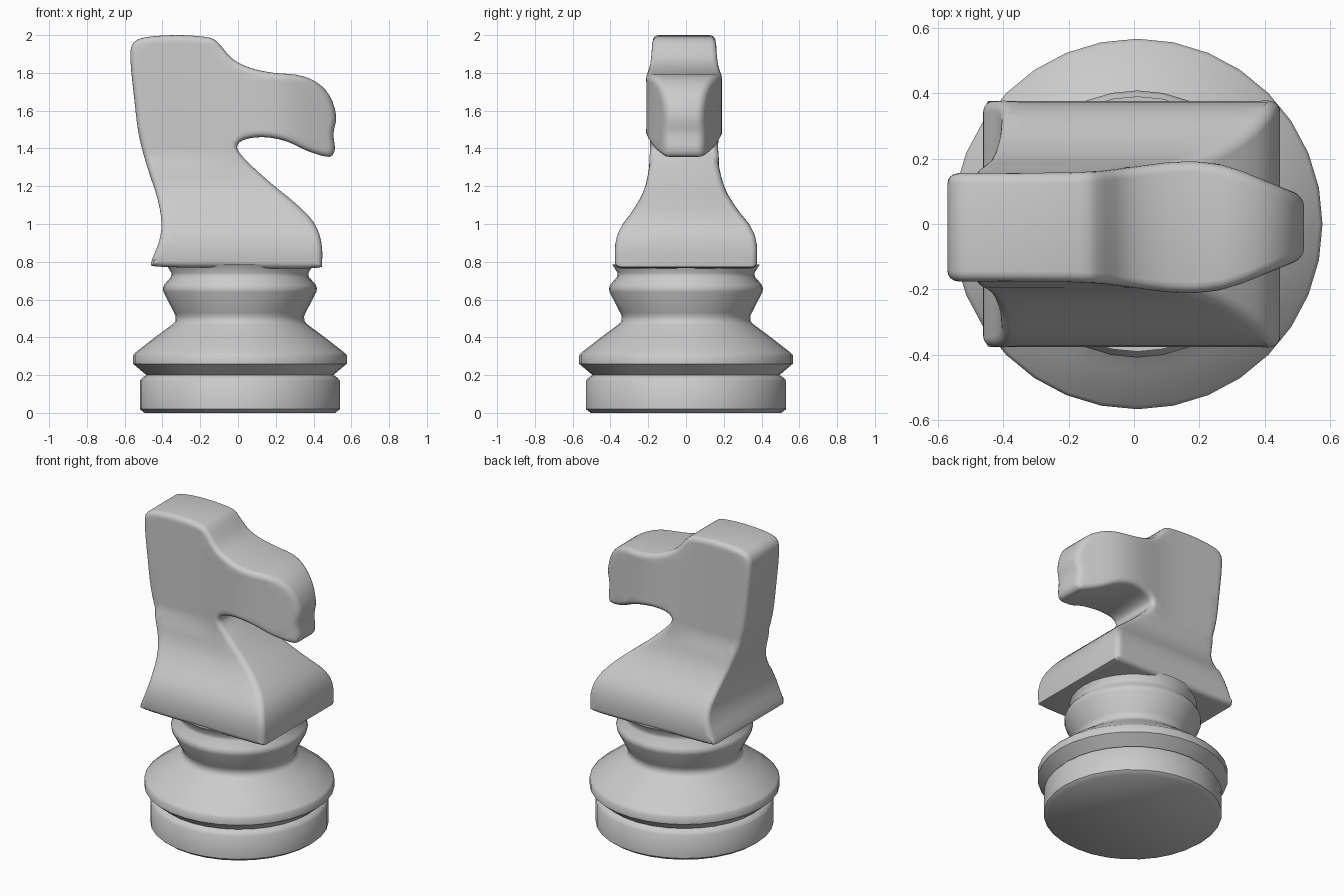
import bpy, bmesh, math
from mathutils import Vector

if "Cube" in bpy.data.objects:
    bpy.data.objects.remove(bpy.data.objects["Cube"])


def finish(name, bm, angle):
    bmesh.ops.recalc_face_normals(bm, faces=bm.faces[:])
    mesh = bpy.data.meshes.new(name)
    bm.to_mesh(mesh)
    bm.free()
    ob = bpy.data.objects.new(name, mesh)
    bpy.context.collection.objects.link(ob)
    bpy.ops.object.select_all(action='DESELECT')
    ob.select_set(True)
    bpy.context.view_layer.objects.active = ob
    bpy.ops.object.shade_smooth_by_angle(angle=math.radians(angle))
    return ob


def lathe(name, profile, sides, cx):
    bm = bmesh.new()
    rings = [[bm.verts.new((cx + r * math.cos(2 * math.pi * i / sides),
                            r * math.sin(2 * math.pi * i / sides), z))
              for i in range(sides)] for r, z in profile]
    bridge(bm, rings)
    bm.faces.new(rings[0])
    bm.faces.new(rings[-1])
    return finish(name, bm, 50)


def bridge(bm, rings):
    for a, b in zip(rings, rings[1:]):
        for i in range(len(a)):
            j = (i + 1) % len(a)
            bm.faces.new((a[i], a[j], b[j], b[i]))


def closed_spline(pts, steps):
    out, n = [], len(pts)
    for i in range(n):
        a, b, c, d = (Vector(pts[(i + k) % n]) for k in (-1, 0, 1, 2))
        for s in range(steps):
            t = s / steps
            out.append(0.5 * (2 * b + (c - a) * t + (2 * a - 5 * b + 4 * c - d) * t * t
                              + (3 * b - a - 3 * c + d) * t ** 3))
    return out


def inset(pts, d):
    out, n = [], len(pts)
    for i, p in enumerate(pts):
        e1 = (p - pts[i - 1]).normalized()
        e2 = (pts[(i + 1) % n] - p).normalized()
        n1, n2 = Vector((e1.y, -e1.x)), Vector((e2.y, -e2.x))
        m = (n1 + n2).normalized()
        out.append(p + m * d / max(m.dot(n1), 0.7))
    return out


def lerp_table(table, t):
    if t <= table[0][0]:
        return table[0][1]
    for (a, u), (b, v) in zip(table, table[1:]):
        if t <= b:
            return u + (v - u) * (t - a) / (b - a)
    return table[-1][1]


# Turned round base with grooves and collar
lathe("turned_base", [(0.505, 0), (0.53, 0.02), (0.53, 0.17), (0.515, 0.188),
                      (0.495, 0.20), (0.56, 0.255), (0.566, 0.26), (0.566, 0.305),
                      (0.555, 0.318), (0.45, 0.40), (0.355, 0.47), (0.342, 0.485),
                      (0.34, 0.51), (0.348, 0.53), (0.405, 0.64), (0.408, 0.66),
                      (0.40, 0.68), (0.365, 0.72), (0.362, 0.74), (0.39, 0.785)],
      32, 0.01)

# Side outline of the horse (x, z), clockwise from the lower back corner
outline = closed_spline([
    (-0.46, 0.795), (-0.42, 0.90), (-0.405, 1.0), (-0.425, 1.13), (-0.48, 1.3),
    (-0.525, 1.47), (-0.55, 1.67), (-0.57, 1.88), (-0.553, 1.96), (-0.48, 1.99),
    (-0.32, 2.0), (-0.17, 1.99), (-0.11, 1.965), (-0.03, 1.875), (0.07, 1.825),
    (0.19, 1.80), (0.31, 1.79), (0.41, 1.755), (0.485, 1.68), (0.52, 1.57),
    (0.505, 1.48), (0.513, 1.40), (0.495, 1.36), (0.45, 1.36), (0.36, 1.39),
    (0.25, 1.44), (0.13, 1.46), (0.03, 1.445), (-0.005, 1.405), (0.04, 1.34),
    (0.17, 1.22), (0.31, 1.105), (0.40, 1.01), (0.44, 0.91), (0.445, 0.80),
    (0.42, 0.768), (0.2, 0.765), (-0.1, 0.77), (-0.25, 0.77), (-0.43, 0.775)], 3)

# Half thickness: by height on the body, by length on the head
body_width = [(0.76, 0.375), (0.88, 0.377), (0.94, 0.365), (1.0, 0.335), (1.05, 0.295),
              (1.1, 0.26), (1.15, 0.23), (1.2, 0.208), (1.26, 0.193), (1.34, 0.178)]
head_width = [(-0.57, 0.165), (-0.2, 0.167), (-0.1, 0.172), (0.0, 0.185), (0.1, 0.198),
              (0.18, 0.202), (0.26, 0.193), (0.33, 0.172), (0.42, 0.135), (0.52, 0.095)]


def half_width(x, z):
    return lerp_table(body_width, z) if z < 1.34 else lerp_table(head_width, x)


# Horse body: outline with rounded rims, sides cut into a grid and then shaped
R, SEG = 0.032, 4
bm = bmesh.new()
rims = []
for side in (1, -1):
    rim = []
    for k in range(SEG + 1):
        a = math.pi / 2 * k / SEG
        y = side * (1 - R * (1 - math.sin(a)))
        rim.append([bm.verts.new((p.x, y, p.y)) for p in inset(outline, R * (1 - math.cos(a)))])
    rims.append(rim)
bridge(bm, rims[0][::-1] + rims[1])
caps = [bm.faces.new(rim[-1]) for rim in rims]
cuts = [((0, 0, 0.803 + 0.05 * i), (0, 0, 1)) for i in range(24)]
cuts += [((-0.513 + 0.06 * i, 0, 0), (1, 0, 0)) for i in range(18)]
for co, no in cuts:
    faces = [f for f in bm.faces if all(abs(v.co.y) > 0.9999 for v in f.verts)]
    geom = set(faces)
    for f in faces:
        geom.update(f.edges)
        geom.update(f.verts)
    bmesh.ops.bisect_plane(bm, geom=list(geom), plane_co=co, plane_no=no, dist=0.0005)
for v in bm.verts:
    s = 1 if v.co.y > 0 else -1
    v.co.y += s * (half_width(v.co.x, v.co.z) - 1)
    if v.co.z > 1.0:
        v.co.y -= 0.01 * min(1, (v.co.z - 1.0) / 0.3)
finish("horse_head_and_body", bm, 60)
